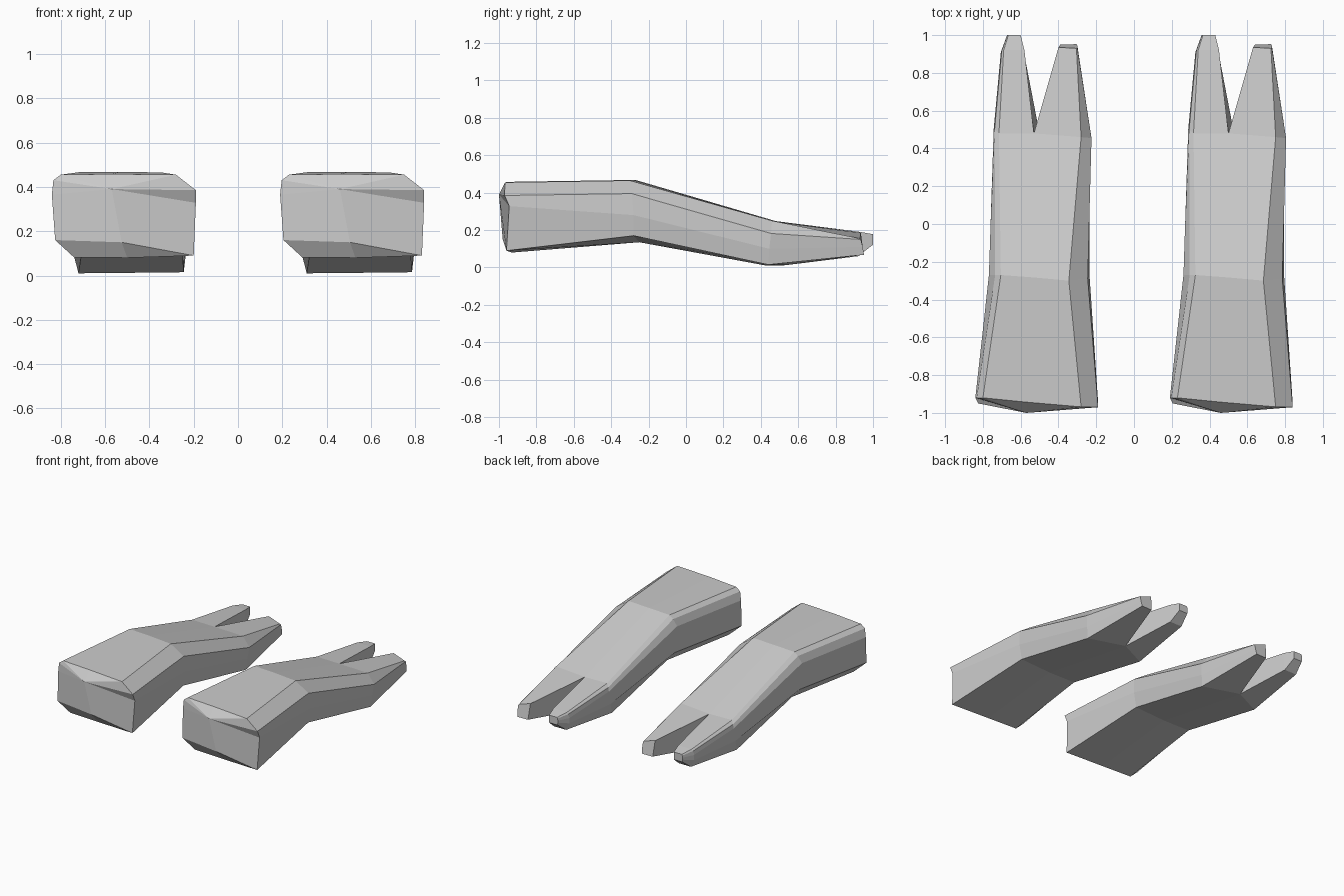
import bpy, bmesh

SPACING = 1.03  # distance between the two identical limbs

# Cross-sections, clockwise from top left: 3 top, 3 right, 3 bottom, 2... left
CUFF = [(.23, -.92, .455), (.46, -.943, .458), (.75, -.968, .455),
        (.84, -.97, .385), (.84, -.945, .328), (.83, -.96, .09),
        (.53, -.93, .08), (.29, -.92, .082), (.205, -.95, .16),
        (.19, -.92, .365), (.197, -.92, .43)]
BEND = [(.325, -.27, .468), (.5, -.283, .468), (.685, -.30, .465),
        (.785, -.29, .395), (.795, -.28, .28), (.775, -.28, .17),
        (.55, -.25, .135), (.33, -.25, .138), (.28, -.27, .20),
        (.262, -.27, .40), (.295, -.27, .445)]
PALM = [(.315, .48, .248), (.50, .48, .245), (.75, .46, .25),
        (.805, .455, .182), (.795, .445, .10), (.785, .44, .015),
        (.52, .53, .012), (.31, .43, .01), (.287, .48, .10),
        (.287, .50, .20), (.292, .50, .23)]
# Left toe: widest end ring then blunt tip
TOE_L1 = [(.34, .92, .192), (.45, .92, .192), (.445, .92, .06), (.345, .92, .06),
          (.325, .91, .11), (.325, .91, .15), (.33, .915, .18)]
TOE_L2 = [(.365, 1, .178), (.43, 1, .178), (.43, 1, .122), (.36, 1, .122),
          (.358, 1, .14), (.358, 1, .155), (.36, 1, .17)]
# Right toe: knuckle at the outer side then slanted tip
TOE_R = [(.63, .935, .185), (.725, .93, .155), (.73, .935, .15),
         (.73, .945, .11), (.725, .952, .068), (.64, .95, .068)]
RIDGE = (.46, -1.0, .39)
LOWER = (.505, -.98, .15)


def build_limb():
    bm = bmesh.new()

    def ring(points):
        return [bm.verts.new(p) for p in points]

    def bridge(a, b):
        n = len(a)
        for i in range(n):
            j = (i + 1) % n
            bm.faces.new((a[i], a[j], b[j], b[i]))

    # main body
    a, b, c = ring(CUFF), ring(BEND), ring(PALM)
    bridge(a, b)
    bridge(b, c)

    # peaked end cap
    p, q = bm.verts.new(RIDGE), bm.verts.new(LOWER)
    for i, j in ((0, 1), (1, 2), (2, 3), (3, 4), (9, 10), (10, 0)):
        bm.faces.new((p, a[j], a[i]))
    bm.faces.new((p, q, a[5], a[4]))
    bm.faces.new((p, a[9], a[8], q))
    bm.faces.new((q, a[6], a[5]))
    bm.faces.new((q, a[8], a[7], a[6]))

    # two toes share the cleft edge c[1]-c[6]
    l1, l2, r = ring(TOE_L1), ring(TOE_L2), ring(TOE_R)
    bridge([c[i] for i in (0, 1, 6, 7, 8, 9, 10)], l1)
    bridge(l1, l2)
    bm.faces.new(l2)
    bridge([c[i] for i in (1, 2, 3, 4, 5, 6)], r)
    bm.faces.new(r)

    bmesh.ops.recalc_face_normals(bm, faces=bm.faces[:])
    mesh = bpy.data.meshes.new("cloven_limb")
    bm.to_mesh(mesh)
    bm.free()
    return mesh


limb = build_limb()
for name, dx in (("right_limb", 0), ("left_limb", -SPACING)):
    ob = bpy.data.objects.new(name, limb)
    ob.location.x = dx
    bpy.context.collection.objects.link(ob)
